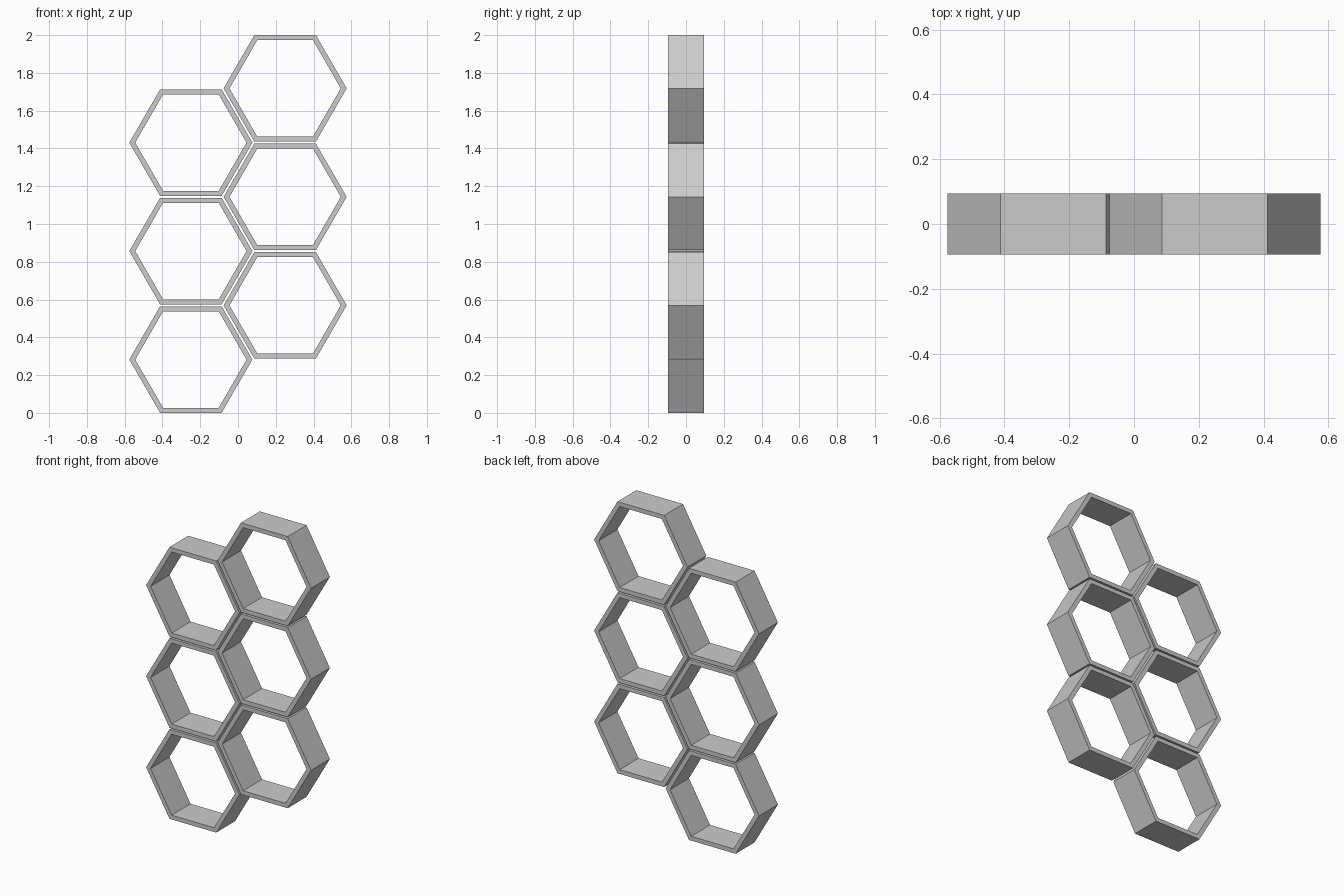
import bpy, bmesh
from math import cos, sin, pi, sqrt

if "Cube" in bpy.data.objects:
    bpy.data.objects.remove(bpy.data.objects["Cube"])

PITCH = 0.5743      # vertical spacing of cells in a column
APOTHEM = 0.2822    # half the flat-to-flat height of a cell
WALL = 0.027        # wall thickness
HALF_DEPTH = 0.094
COLUMN_X = 0.2495


def hex_ring(name, cx, cz):
    """Open hexagonal tube with its axis along y."""
    bm = bmesh.new()
    loops = []
    for apothem, y in ((APOTHEM, -HALF_DEPTH), (APOTHEM, HALF_DEPTH),
                       (APOTHEM - WALL, HALF_DEPTH), (APOTHEM - WALL, -HALF_DEPTH)):
        r = apothem * 2 / sqrt(3)
        loops.append([bm.verts.new((r * cos(i * pi / 3), y, r * sin(i * pi / 3)))
                      for i in range(6)])
    for k in range(4):
        a, b = loops[k], loops[(k + 1) % 4]
        for i in range(6):
            j = (i + 1) % 6
            bm.faces.new((a[i], a[j], b[j], b[i]))
    bmesh.ops.recalc_face_normals(bm, faces=bm.faces)
    mesh = bpy.data.meshes.new(name)
    bm.to_mesh(mesh)
    bm.free()
    obj = bpy.data.objects.new(name, mesh)
    obj.location = (cx, 0, cz)
    bpy.context.collection.objects.link(obj)


# Two columns of three cells, the right one raised by half a cell
for row in range(3):
    z = APOTHEM + row * PITCH
    hex_ring(f"left_hex_shelf_{row + 1}", -COLUMN_X, z)
    hex_ring(f"right_hex_shelf_{row + 1}", COLUMN_X, z + PITCH / 2)
